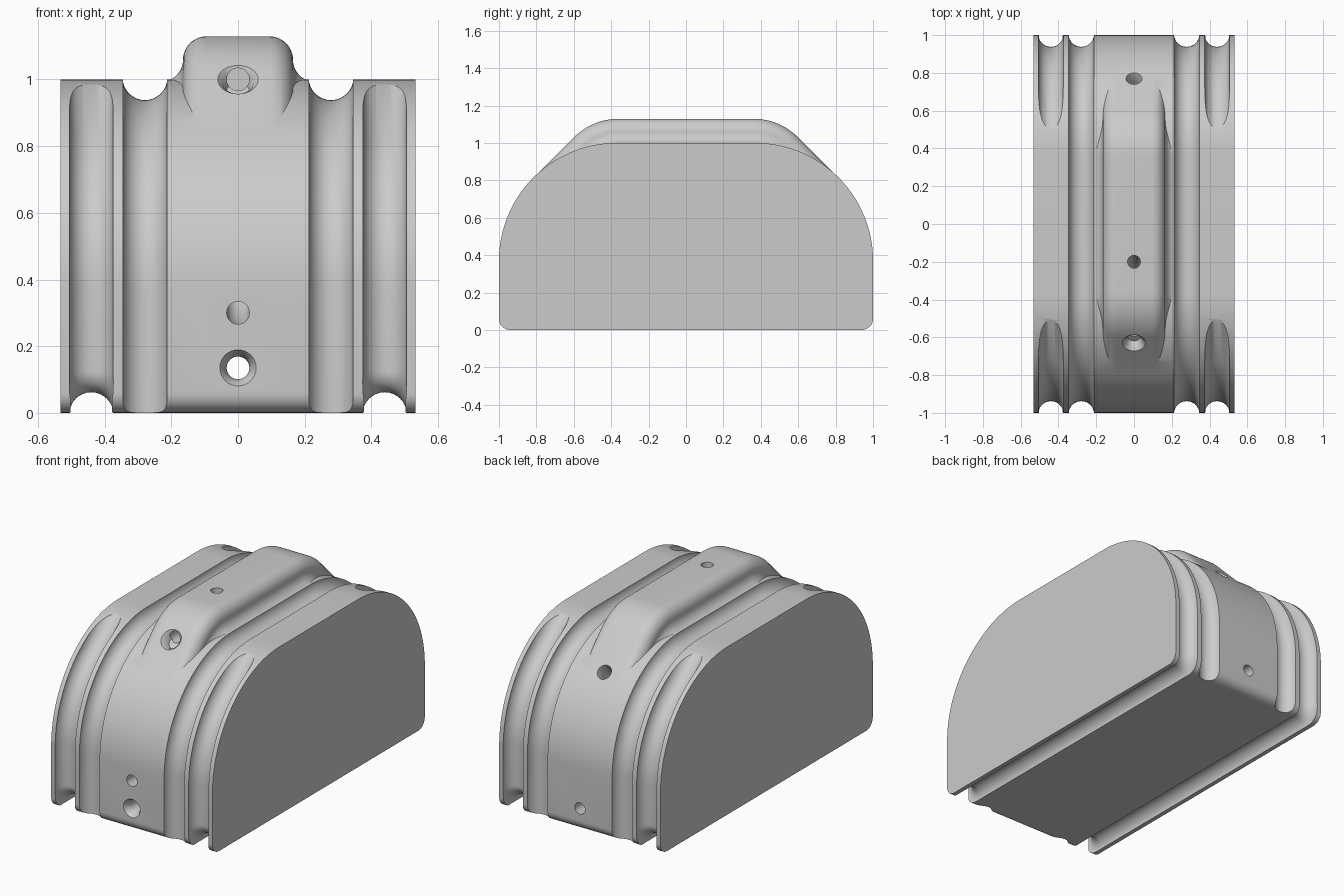
import bpy, bmesh
from math import sin, cos, radians, pi
from mathutils import Vector

cube = bpy.data.objects.get("Cube")
if cube:
    bpy.data.objects.remove(cube, do_unlink=True)

grey = bpy.data.materials.new("plain grey")
grey.use_nodes = True
COLOUR = (0.6, 0.6, 0.6, 1)
grey.diffuse_color = COLOUR
grey.node_tree.nodes["Principled BSDF"].inputs["Base Color"].default_value = COLOUR


def arc(cx, cy, r, a0, a1, n=16):
    angles = [radians(a0 + (a1 - a0) * i / n) for i in range(n + 1)]
    return [(cx + r * cos(a), cy + r * sin(a)) for a in angles]


def mirrored(half):
    return half + [(-a, b) for a, b in reversed(half)]


def circle(x, r, lift=0.0, n=32):
    return [(x + r * cos(2 * pi * i / n), lift + r * sin(2 * pi * i / n)) for i in range(n)]


def sweep(name, path, section, scales=None):
    """Sweep an (x, outward) section along a path lying in the y-z plane."""
    pts = [Vector(p) for p in path]
    bm = bmesh.new()
    rings = []
    for i, p in enumerate(pts):
        t = Vector((0, 0))
        if i > 0:
            t += (p - pts[i - 1]).normalized()
        if i < len(pts) - 1:
            t += (pts[i + 1] - p).normalized()
        t.normalize()
        normal = Vector((-t.y, t.x))
        s = scales[i] if scales else 1
        ring = []
        for x, o in section:
            q = p + normal * o * s
            ring.append(bm.verts.new((x * s, q.x, q.y)))
        rings.append(ring)
    n = len(section)
    for a, b in zip(rings, rings[1:]):
        for j in range(n):
            k = (j + 1) % n
            bm.faces.new((a[j], a[k], b[k], b[j]))
    bm.faces.new(rings[0])
    bm.faces.new(rings[-1])
    bmesh.ops.recalc_face_normals(bm, faces=bm.faces)
    mesh = bpy.data.meshes.new(name)
    bm.to_mesh(mesh)
    bm.free()
    mesh.materials.append(grey)
    ob = bpy.data.objects.new(name, mesh)
    bpy.context.collection.objects.link(ob)
    return ob


def combine(target, tool, operation):
    mod = target.modifiers.new(operation.lower(), "BOOLEAN")
    mod.operation, mod.solver, mod.object = operation, "EXACT", tool
    bpy.context.view_layer.objects.active = target
    bpy.ops.object.modifier_apply(modifier=mod.name)
    bpy.data.objects.remove(tool, do_unlink=True)


# Domed block: side outline extruded across x
HALF = 0.532
outline = mirrored(arc(-0.94, 0.06, 0.06, 270, 180, 8) + arc(-0.37, 0.37, 0.63, 180, 90, 40))
bm = bmesh.new()
face = bm.faces.new([bm.verts.new((-HALF, y, z)) for y, z in outline])
extruded = bmesh.ops.extrude_face_region(bm, geom=[face])["geom"]
bmesh.ops.translate(bm, vec=(2 * HALF, 0, 0),
                    verts=[v for v in extruded if isinstance(v, bmesh.types.BMVert)])
bmesh.ops.recalc_face_normals(bm, faces=bm.faces)
mesh = bpy.data.meshes.new("block")
bm.to_mesh(mesh)
bm.free()
mesh.materials.append(grey)
block = bpy.data.objects.new("block", mesh)
bpy.context.collection.objects.link(block)

# Raised rib over the crown, with rounded shoulders and flared foot
ridge_path = mirrored([(-0.82, 0.81)] + arc(-0.36, 0.79, 0.34, 135, 90))
right = arc(0.095, -0.07, 0.07, 90, 0, 10) + arc(0.23, -0.07, 0.065, 180, 250, 8) + [(0.208, -0.22)]
rib_section = [(x, o - 0.001) for x, o in mirrored(right)]
combine(block, sweep("rib", ridge_path, rib_section), "UNION")

# Inner grooves run over the top; outer grooves run under the base
inner_path = mirrored([(-1, -0.1)] + arc(-0.37, 0.37, 0.63, 180, 90, 40))
lift_off = radians(128)
start = (-0.37 + 0.63 * cos(lift_off) + 0.5 * sin(lift_off),
         0.37 + 0.63 * sin(lift_off) - 0.5 * cos(lift_off))
outer_path = mirrored([start] + arc(-0.37, 0.37, 0.63, 128, 180, 24)
                      + arc(-0.875, 0.125, 0.125, 180, 270, 12))
for side in (-1, 1):
    combine(block, sweep("inner_groove", inner_path, circle(side * 0.279, 0.067, 0.005)), "DIFFERENCE")
    combine(block, sweep("outer_groove", outer_path, circle(side * 0.44, 0.066, -0.004)), "DIFFERENCE")

# Cord bores on the centre line
bore = circle(0, 0.034)
bores = [
    [(-1.2, 0.135), (1.2, 0.135)],
    [(-0.2, 1.3)] + arc(-0.5, 0.6, 0.3, 0, -90, 12) + [(-1.2, 0.3)],
    [(-1.2, 1.0), (-0.35, 1.0)],
    [(0.97, 1.06), (0.57, 0.66)],
]
for path in bores:
    combine(block, sweep("bore", path, bore), "DIFFERENCE")

# Flared mouths: position on the surface, inward direction, flare
for y, z, dy, dz, flare in ((-0.63, 1.0, 0.7, -0.7, 1.8), (-1, 0.135, 1, 0, 1.6),
                            (0.77, 0.86, -0.7, -0.7, 1.25)):
    steps = ((-0.03, flare * 1.3), (0, flare), (0.015, 1 + (flare - 1) * 0.45), (0.05, 1.0))
    path = [(y + dy * d, z + dz * d) for d, s in steps]
    combine(block, sweep("mouth", path, bore, [s for d, s in steps]), "DIFFERENCE")

bpy.ops.object.select_all(action="DESELECT")
block.select_set(True)
bpy.context.view_layer.objects.active = block
bpy.ops.object.shade_smooth_by_angle(angle=radians(30))
